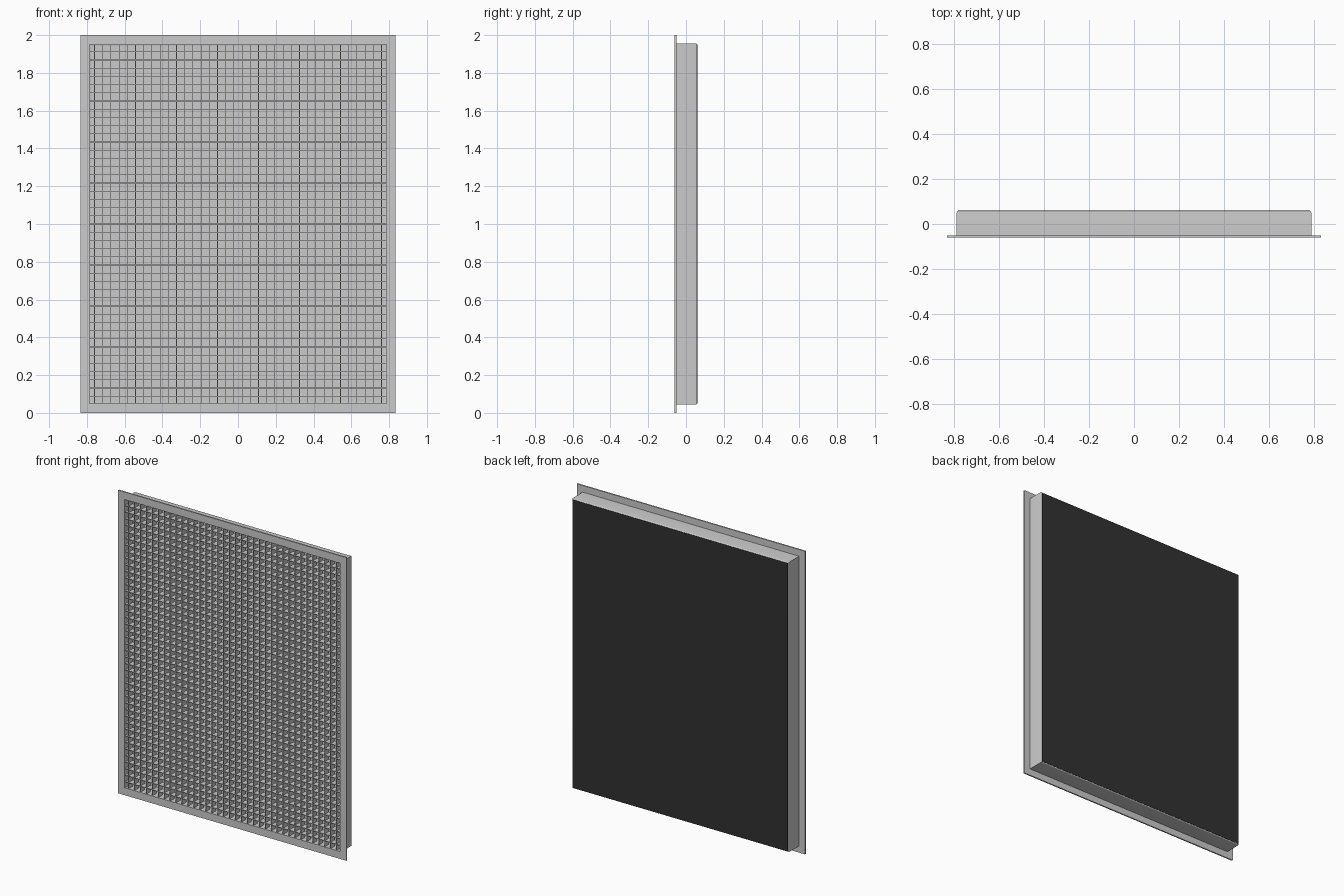
import bpy, bmesh, math
from mathutils import Matrix, Vector

if "Cube" in bpy.data.objects:
    bpy.data.objects.remove(bpy.data.objects["Cube"])

ZC = 1.0           # mid height of the panel
PITCH = 0.0434     # grid spacing
BAR = 0.0032       # blade thickness
OPEN_X, OPEN_Z = 0.785, 0.951   # half size of the opening


def material(name, rgb):
    m = bpy.data.materials.new(name)
    m.diffuse_color = (*rgb, 1.0)
    m.use_nodes = True
    m.node_tree.nodes["Principled BSDF"].inputs["Base Color"].default_value = m.diffuse_color
    return m


grey = material("grey_metal", (0.60, 0.60, 0.60))
black = material("black_backing", (0.031, 0.031, 0.031))


def finish(name, bm, mat):
    bmesh.ops.recalc_face_normals(bm, faces=bm.faces)
    me = bpy.data.meshes.new(name)
    bm.to_mesh(me)
    bm.free()
    me.materials.append(mat)
    ob = bpy.data.objects.new(name, me)
    bpy.context.collection.objects.link(ob)
    return ob


def add_box(bm, centre, size):
    mat = Matrix.Translation(centre) @ Matrix.Diagonal((*size, 1.0))
    bmesh.ops.create_cube(bm, size=1.0, matrix=mat)


def rect_ring(name, profile, mat):
    """Closed profile of (half width, half height, y) swept round a rectangle."""
    bm = bmesh.new()
    loops = [[bm.verts.new((sx * w, y, ZC + sz * h))
              for sx, sz in ((-1, -1), (1, -1), (1, 1), (-1, 1))]
             for w, h, y in profile]
    for a, b in zip(loops, loops[1:] + loops[:1]):
        for i in range(4):
            j = (i + 1) % 4
            bm.faces.new((a[i], a[j], b[j], b[i]))
    return finish(name, bm, mat)


# Flat front flange
rect_ring("front_flange", [
    (0.833, 1.0, -0.06), (0.833, 1.0, -0.051),
    (OPEN_X, OPEN_Z, -0.051), (OPEN_X, OPEN_Z, -0.06)], grey)

# Housing walls with a rounded rear edge
R = 0.007
curve = [(0.79 - R + R * math.cos(a), 0.956 - R + R * math.sin(math.pi / 2 - a),
          0.0585 - R + R * math.sin(a)) for a in (k * math.pi / 10 for k in range(6))]
housing = rect_ring("housing", [(0.79, 0.956, -0.051)] + curve + [
    (0.775, 0.941, 0.0585), (0.775, 0.941, 0.052),
    (OPEN_X, 0.951, 0.05), (OPEN_X, 0.951, -0.051)], grey)
bpy.context.view_layer.objects.active = housing
housing.select_set(True)
bpy.ops.object.shade_smooth_by_angle(angle=math.radians(30))

# Grey inner back of the housing
bm = bmesh.new()
add_box(bm, Vector((0, 0.054, ZC)), (1.552, 0.006, 1.884))
finish("housing_back", bm, grey)

# Thin black sheet over the back
bm = bmesh.new()
add_box(bm, Vector((0, 0.059, ZC)), (1.568, 0.002, 1.9))
finish("back_sheet", bm, black)

# Egg-crate grid of thin blades
DEPTH = 0.045
Y = -0.059 + DEPTH / 2
bm = bmesh.new()
for k in range(-18, 18):
    add_box(bm, Vector(((k + 0.5) * PITCH, Y, ZC)), (BAR, DEPTH, 2 * OPEN_Z))
finish("vertical_blades", bm, grey)

bm = bmesh.new()
for k in range(-21, 22):
    add_box(bm, Vector((0, Y, ZC + k * PITCH)), (2 * OPEN_X, DEPTH, BAR))
finish("horizontal_blades", bm, grey)
